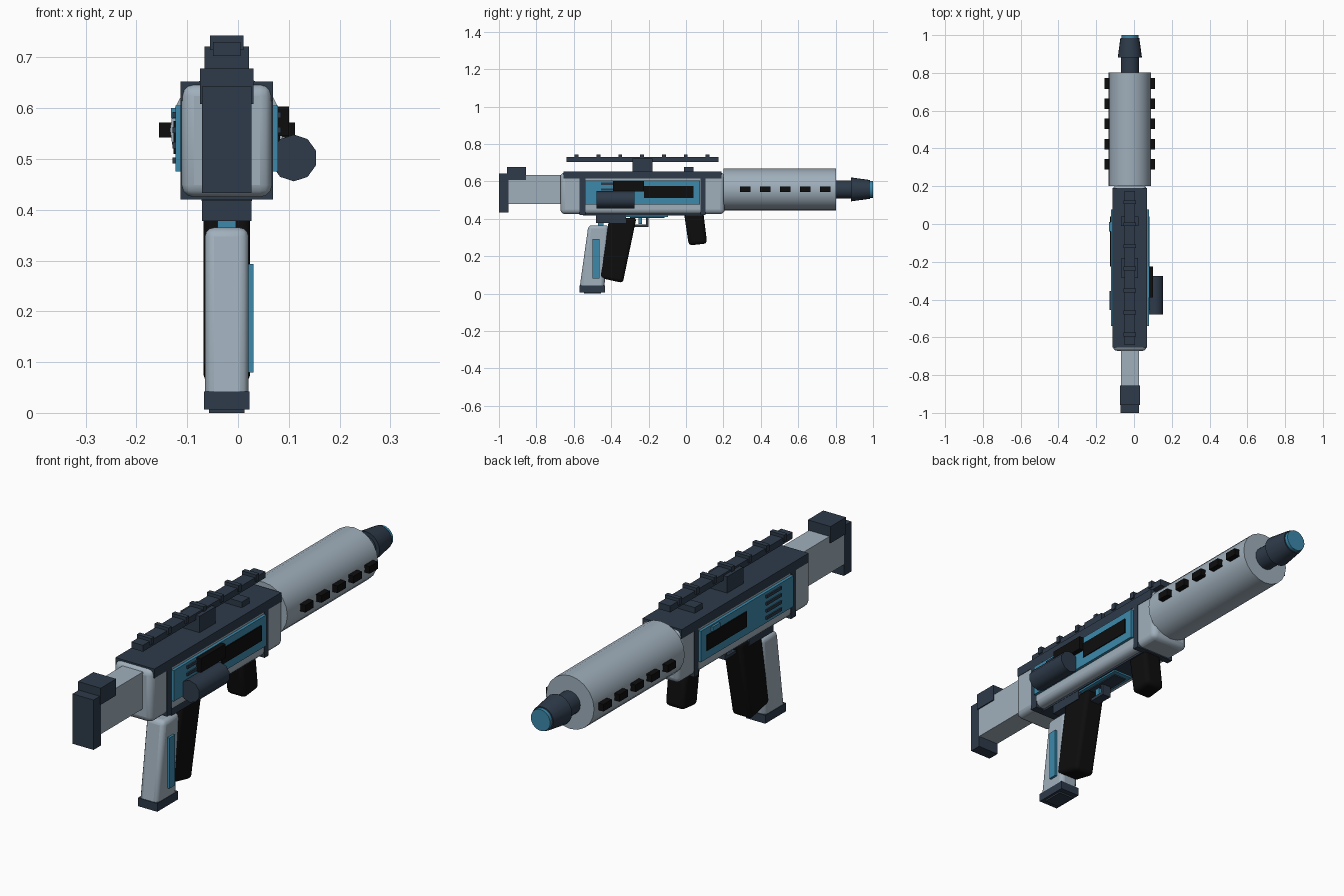
import bpy, bmesh, math
from mathutils import Matrix

if "Cube" in bpy.data.objects:
    bpy.data.objects.remove(bpy.data.objects["Cube"])

AX = -0.022  # centre line of the weapon


def material(name, rgb):
    m = bpy.data.materials.new(name)
    m.diffuse_color = (*rgb, 1)
    m.use_nodes = True
    m.node_tree.nodes["Principled BSDF"].inputs["Base Color"].default_value = m.diffuse_color
    return m


GREY = material("light_grey", (0.35, 0.43, 0.50))
DARK = material("dark_slate", (0.027, 0.043, 0.068))
BLUE = material("blue", (0.045, 0.25, 0.41))
BLACK = material("black", (0.004, 0.004, 0.004))


def finish(name, bm, mat, bevel=0, segs=3, smooth=False):
    bmesh.ops.recalc_face_normals(bm, faces=bm.faces)
    me = bpy.data.meshes.new(name)
    bm.to_mesh(me)
    bm.free()
    me.materials.append(mat)
    ob = bpy.data.objects.new(name, me)
    bpy.context.collection.objects.link(ob)
    if bevel:
        b = ob.modifiers.new("bevel", 'BEVEL')
        b.width, b.segments = bevel, segs
    if smooth or bevel:
        bpy.ops.object.select_all(action='DESELECT')
        ob.select_set(True)
        bpy.context.view_layer.objects.active = ob
        bpy.ops.object.shade_smooth_by_angle(angle=math.radians(40))
    return ob


def prism(name, x, side, mat, bevel=0):
    """Side outline of (y, z) points extruded between two x values."""
    bm = bmesh.new()
    f = bm.faces.new([bm.verts.new((x[0], *p)) for p in side])
    r = bmesh.ops.extrude_face_region(bm, geom=[f])
    bmesh.ops.translate(bm, vec=(x[1] - x[0], 0, 0),
                        verts=[v for v in r["geom"] if isinstance(v, bmesh.types.BMVert)])
    return finish(name, bm, mat, bevel)


def box(name, x, y, z, mat, bevel=0):
    side = [(y[0], z[0]), (y[1], z[0]), (y[1], z[1]), (y[0], z[1])]
    return prism(name, x, side, mat, bevel)


def mid(half, off=0):
    """x range centred on the centre line."""
    return (AX - half + off, AX + half + off)


def tube(name, x, z, y, r, mat, sides=20):
    bm = bmesh.new()
    bmesh.ops.create_cone(bm, cap_ends=True, segments=sides, radius1=r[0], radius2=r[1],
                          depth=y[1] - y[0])
    bmesh.ops.transform(bm, verts=bm.verts, matrix=Matrix.Translation((x, sum(y) / 2, z))
                        @ Matrix.Rotation(-math.pi / 2, 4, 'X'))
    return finish(name, bm, mat, smooth=True)


# Receiver with cover, straps and bottom plate
box("receiver", mid(0.089), (-0.672, 0.207), (0.425, 0.648), GREY, 0.024)
box("receiver_cover", mid(0.091), (-0.655, 0.19), (0.614, 0.653), DARK)
for n, y in (("rear", (-0.57, -0.537)), ("front", (0.078, 0.105))):
    box(n + "_strap", mid(0.091), y, (0.42, 0.63), DARK)
box("bottom_plate", mid(0.05), (-0.55, 0.09), (0.417, 0.43), DARK)
box("rear_sight", mid(0.047), (-0.01, 0.04), (0.645, 0.677), DARK)

# Side panels, ports and vent slats on both sides
for n, s in (("left", -1), ("right", 1)):
    def side(a, b):
        return tuple(sorted((AX + s * a, AX + s * b)))
    box(n + "_side_panel", side(0.08, 0.101), (-0.54, 0.076), (0.475, 0.605), BLUE)
    box(n + "_port", side(0.09, 0.105), (-0.225, 0.04), (0.51, 0.575), BLACK)
    for i in range(4):
        z = 0.497 + 0.03 * i
        box(f"{n}_slat_{i}", side(0.09, 0.107), (-0.455, -0.355), (z - 0.006, z + 0.006), DARK)
    # Cooling blocks on the barrel shroud
    for i in range(5):
        y = 0.316 + 0.107 * i
        box(f"{n}_cooling_block_{i}", side(0.09, 0.134), (y - 0.028, y + 0.028),
            (0.542, 0.572), BLACK)

box("left_button", (-0.132, -0.115), (-0.04, 0.01), (0.58, 0.6), BLUE)

# Charging handle on the right
box("handle_mount", (0.07, 0.10), (-0.39, -0.225), (0.545, 0.603), BLACK)
tube("charging_handle", 0.11, 0.502, (-0.478, -0.275), (0.046, 0.046), DARK, 10)

# Barrel
tube("barrel_shroud", AX, 0.557, (0.2, 0.803), (0.112, 0.112), GREY)
tube("barrel", AX, 0.557, (0.79, 0.89), (0.048, 0.048), DARK)
tube("muzzle", AX, 0.557, (0.882, 0.985), (0.064, 0.05), DARK)
tube("muzzle_tip", AX, 0.557, (0.97, 1.0), (0.045, 0.045), BLUE)

# Stock
box("stock_beam", mid(0.048), (-0.955, -0.66), (0.48, 0.635), GREY)
box("stock_pad", mid(0.049), (-1.0, -0.95), (0.433, 0.643), DARK)
box("stock_cheek", mid(0.053), (-0.958, -0.855), (0.608, 0.678), DARK)

# Top rail
box("rail_mount", mid(0.044), (-0.287, -0.18), (0.645, 0.722), DARK)
box("rail", mid(0.027), (-0.64, 0.175), (0.703, 0.73), DARK)
for i in range(7):
    y = -0.585 + 0.1167 * i
    box(f"rail_tooth_{i}", mid(0.033), (y - 0.01, y + 0.01), (0.715, 0.743), DARK)

# Trigger group
box("grip_housing", mid(0.049), (-0.48, -0.32), (0.378, 0.43), DARK)
box("lower_plate", mid(0.045), (-0.32, -0.095), (0.41, 0.427), BLUE)
box("lower_plate_inset", mid(0.03), (-0.3, -0.115), (0.405, 0.42), DARK)
box("guard_bottom", mid(0.02), (-0.287, -0.2), (0.357, 0.37), DARK)
box("guard_front", mid(0.02), (-0.213, -0.2), (0.357, 0.42), DARK)
box("trigger", mid(0.012), (-0.255, -0.235), (0.372, 0.42), BLUE)
box("trigger_block", mid(0.018), (-0.47, -0.44), (0.36, 0.385), BLUE)

# Grips and magazine
prism("rear_grip", mid(0.043), [(-0.57, 0.022), (-0.437, 0.022), (-0.413, 0.365),
                                (-0.522, 0.365)], GREY, 0.018)
box("rear_grip_base", mid(0.045), (-0.57, -0.432), (0.007, 0.042), DARK)
box("rear_grip_foot", mid(0.035), (-0.545, -0.455), (0.0, 0.02), DARK)
box("rear_grip_strip", (0.015, 0.031), (-0.5, -0.463), (0.08, 0.293), BLUE)
prism("magazine", mid(0.046), [(-0.465, 0.085), (-0.338, 0.057), (-0.265, 0.405),
                               (-0.41, 0.405)], BLACK, 0.016)
prism("front_grip", mid(0.045), [(0.015, 0.257), (0.113, 0.268), (0.092, 0.44),
                                 (-0.012, 0.44)], BLACK, 0.018)
